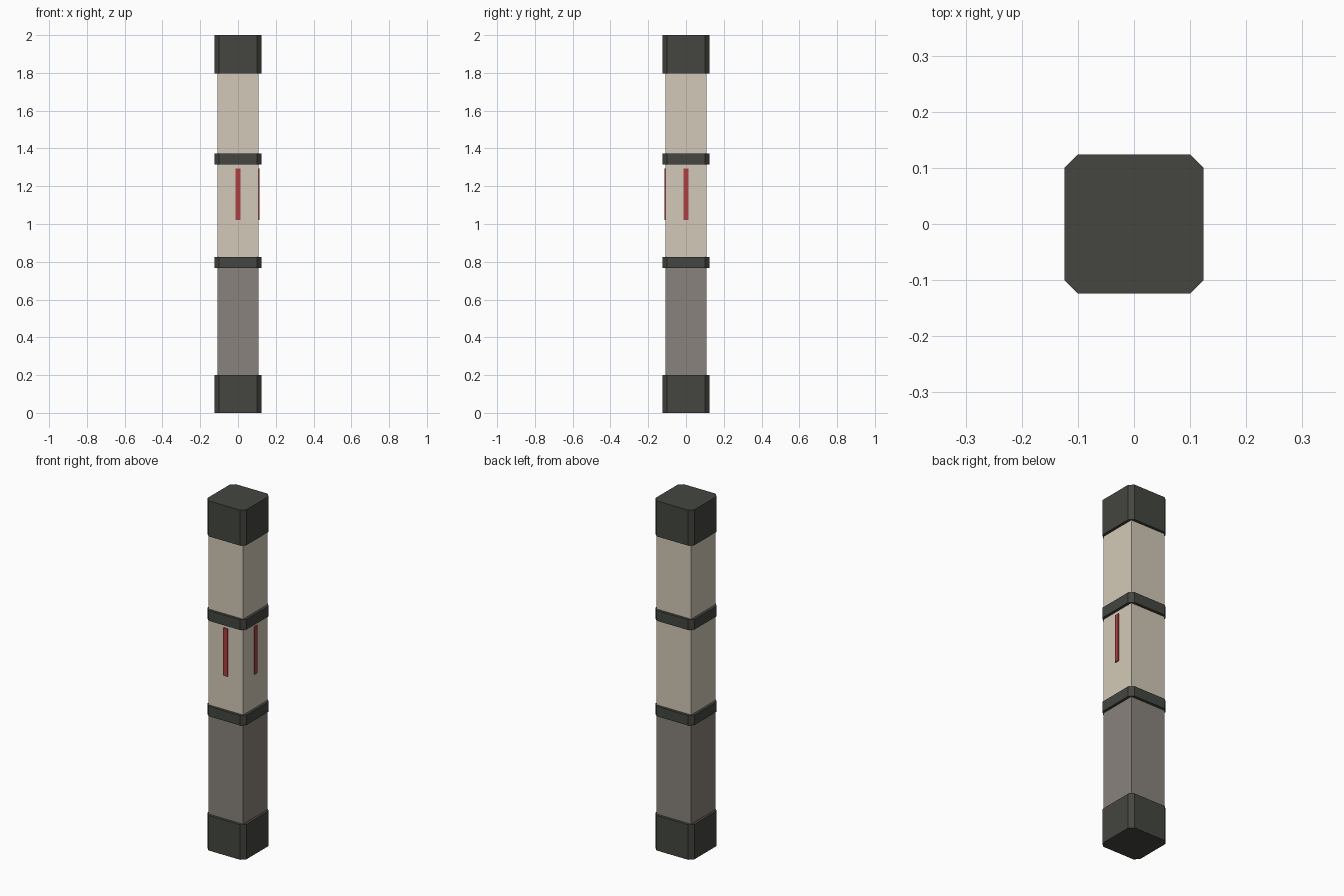
import bpy, bmesh

if "Cube" in bpy.data.objects:
    bpy.data.objects.remove(bpy.data.objects["Cube"])


def material(name, rgb):
    m = bpy.data.materials.new(name)
    m.diffuse_color = (*rgb, 1)
    m.use_nodes = True
    m.node_tree.nodes["Principled BSDF"].inputs["Base Color"].default_value = m.diffuse_color
    return m


DARK = material("dark_metal", (0.058, 0.061, 0.051))
BEIGE = material("beige_panel", (0.65, 0.59, 0.48))
GREY = material("grey_panel", (0.25, 0.225, 0.20))
RED = material("red_light", (0.43, 0.05, 0.05))


def prism(name, outline, z0, z1, mat):
    """Extrude an xy outline (counter-clockwise) from z0 to z1."""
    bm = bmesh.new()
    face = bm.faces.new([bm.verts.new((x, y, z0)) for x, y in outline])
    ext = bmesh.ops.extrude_face_region(bm, geom=[face], use_keep_orig=True)
    for v in ext["geom"]:
        if isinstance(v, bmesh.types.BMVert):
            v.co.z = z1
    bmesh.ops.recalc_face_normals(bm, faces=bm.faces)
    mesh = bpy.data.meshes.new(name)
    bm.to_mesh(mesh)
    bm.free()
    mesh.materials.append(mat)
    obj = bpy.data.objects.new(name, mesh)
    bpy.context.collection.objects.link(obj)
    return obj


def rect(x0, x1, y0, y1):
    return [(x0, y0), (x1, y0), (x1, y1), (x0, y1)]


# Square post: grey lower half, beige upper half
W = 0.109
prism("lower_post", rect(-W, W, -W, W), 0.01, 0.80, GREY)
prism("upper_post", rect(-W, W, -W, W), 0.80, 1.98, BEIGE)

# End caps and collars with chamfered corners
R, C = 0.124, 0.10
octagon = [(-C, -R), (C, -R), (R, -C), (R, C), (C, R), (-C, R), (-R, C), (-R, -C)]
for name, z0, z1 in (("bottom_cap", 0.0, 0.20), ("lower_collar", 0.768, 0.825),
                     ("upper_collar", 1.314, 1.373), ("top_cap", 1.797, 2.0)):
    prism(name, octagon, z0, z1, DARK)

# Thin light strips on the front and right faces
S, OUT = 0.013, 0.115
prism("front_light_strip", rect(-S, S, -OUT, -0.10), 1.02, 1.293, RED)
prism("right_light_strip", rect(0.10, OUT, -S, S), 1.02, 1.293, RED)
